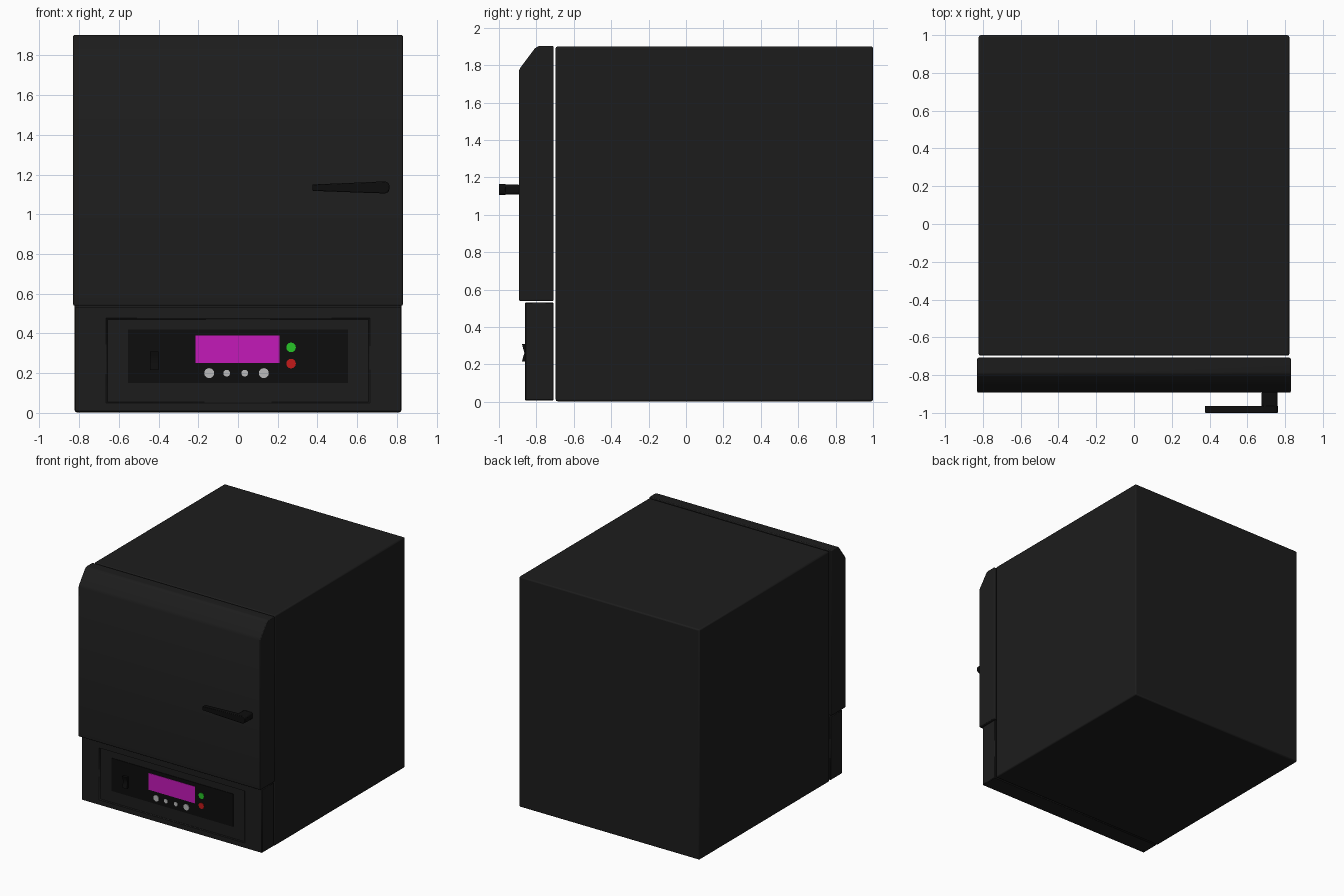
import bpy, bmesh, math
from mathutils import Matrix, Vector

if "Cube" in bpy.data.objects:
    bpy.data.objects.remove(bpy.data.objects["Cube"])


def material(name, r, g, b):
    m = bpy.data.materials.new(name)
    m.diffuse_color = (r, g, b, 1)
    m.use_nodes = True
    m.node_tree.nodes["Principled BSDF"].inputs["Base Color"].default_value = m.diffuse_color
    return m


SHELL = material("shell_black", 0.012, 0.012, 0.012)
DARK = material("deep_black", 0.004, 0.004, 0.004)
MAGENTA = material("display_magenta", 0.55, 0.01, 0.48)
GREEN = material("light_green", 0.02, 0.55, 0.02)
RED = material("light_red", 0.55, 0.01, 0.01)
SILVER = material("button_grey", 0.5, 0.5, 0.5)


def finish(name, bm, mat, bevel=0.0, segments=2):
    bmesh.ops.recalc_face_normals(bm, faces=bm.faces)
    me = bpy.data.meshes.new(name)
    bm.to_mesh(me)
    bm.free()
    ob = bpy.data.objects.new(name, me)
    bpy.context.collection.objects.link(ob)
    me.materials.append(mat)
    if bevel:
        mod = ob.modifiers.new("edge_round", 'BEVEL')
        mod.width = bevel
        mod.segments = segments
        mod.limit_method = 'ANGLE'
    bpy.ops.object.select_all(action='DESELECT')
    ob.select_set(True)
    bpy.context.view_layer.objects.active = ob
    bpy.ops.object.shade_smooth_by_angle(angle=math.radians(35))
    return ob


def box_bm(x0, x1, y0, y1, z0, z1):
    bm = bmesh.new()
    size = Matrix.Diagonal((x1 - x0, y1 - y0, z1 - z0, 1))
    mid = Matrix.Translation(((x0 + x1) / 2, (y0 + y1) / 2, (z0 + z1) / 2))
    bmesh.ops.create_cube(bm, size=1, matrix=mid @ size)
    return bm


def box(name, x0, x1, y0, y1, z0, z1, mat, bevel=0.0):
    return finish(name, box_bm(x0, x1, y0, y1, z0, z1), mat, bevel)


def prism(name, points, offset, mat, bevel=0.0):
    """Extrude a closed outline of 3D points along offset."""
    bm = bmesh.new()
    face = bm.faces.new([bm.verts.new(p) for p in points])
    ext = bmesh.ops.extrude_face_region(bm, geom=[face], use_keep_orig=True)
    verts = [g for g in ext["geom"] if isinstance(g, bmesh.types.BMVert)]
    bmesh.ops.translate(bm, vec=Vector(offset), verts=verts)
    return finish(name, bm, mat, bevel)


def disc(name, x, z, r, y0, y1, mat):
    bm = bmesh.new()
    place = Matrix.Translation((x, (y0 + y1) / 2, z)) @ Matrix.Rotation(math.pi / 2, 4, 'X')
    bmesh.ops.create_cone(bm, cap_ends=True, segments=32, radius1=r, radius2=r,
                          depth=y1 - y0, matrix=place)
    return finish(name, bm, mat)


# Main cabinet
box("cabinet", -0.822, 0.822, -0.697, 1.0, 0.003, 1.9, SHELL, 0.01)

# Door with sloped upper front edge
door = [(-0.708, 0.54), (-0.893, 0.54), (-0.893, 1.772), (-0.882, 1.792),
        (-0.808, 1.89), (-0.79, 1.902), (-0.708, 1.902)]
prism("door", [(-0.83, y, z) for y, z in door], (1.66, 0, 0), SHELL, 0.006)

# Lower control housing with a shallow recessed front
bm = box_bm(-0.822, 0.822, -0.86, -0.708, 0.008, 0.531)
front = min(bm.faces, key=lambda f: f.calc_center_median().y)
face = bmesh.ops.extrude_discrete_faces(bm, faces=[front])["faces"][0]
for v in face.verts:
    v.co.x = math.copysign(0.66, v.co.x)
    v.co.z = 0.475 if v.co.z > 0.27 else 0.05
inner = bmesh.ops.extrude_discrete_faces(bm, faces=[face])["faces"][0]
for v in inner.verts:
    v.co.y += 0.01
bmesh.ops.remove_doubles(bm, verts=bm.verts, dist=0.0005)
finish("control_housing", bm, SHELL, 0.004, 1)

# Control plate and display
box("control_plate", -0.555, 0.553, -0.855, -0.846, 0.15, 0.42, DARK)
box("display", -0.215, 0.208, -0.858, -0.85, 0.252, 0.39, MAGENTA)

# Buttons and indicator lights
for i, (x, r) in enumerate([(-0.145, 0.025), (-0.057, 0.017), (0.034, 0.017), (0.13, 0.025)]):
    disc(f"button_{i + 1}", x, 0.2, r, -0.86, -0.85, SILVER)
disc("green_light", 0.267, 0.33, 0.024, -0.86, -0.85, GREEN)
disc("red_light", 0.267, 0.248, 0.024, -0.86, -0.85, RED)

# Rocker switch with a concave face
rocker = [(-0.85, 0.215), (-0.877, 0.215), (-0.872, 0.235), (-0.864, 0.262),
          (-0.872, 0.289), (-0.877, 0.309), (-0.85, 0.309)]
prism("power_switch", [(-0.442, y, z) for y, z in rocker], (0.042, 0, 0), DARK)

# Door handle: post plus tapered lever
box("handle_post", 0.675, 0.76, -0.985, -0.885, 1.108, 1.162, DARK, 0.012)
lever = [(0.375, 1.118), (0.64, 1.108), (0.74, 1.105), (0.756, 1.112), (0.763, 1.128),
         (0.763, 1.144), (0.756, 1.158), (0.74, 1.166), (0.64, 1.161), (0.375, 1.15)]
prism("handle_lever", [(x, -1.0, z) for x, z in lever], (0, 0.036, 0), DARK, 0.004)
